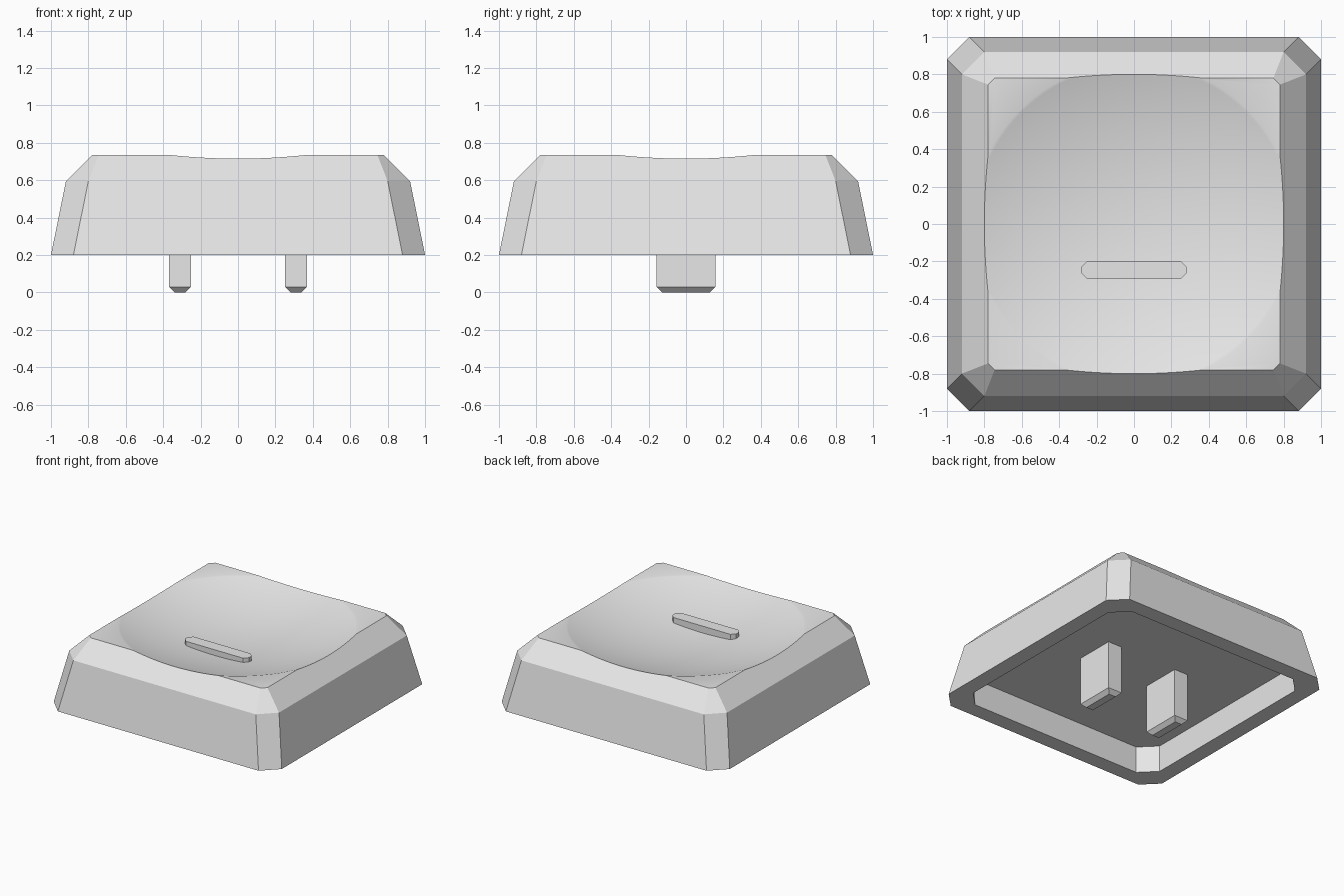
import bpy
import bmesh
import math

cube = bpy.data.objects.get("Cube")
if cube:
    bpy.data.objects.remove(cube, do_unlink=True)

grey = bpy.data.materials.new("light_grey")
grey.use_nodes = True
COLOUR = (0.8, 0.8, 0.8, 1)
grey.diffuse_color = COLOUR
grey.node_tree.nodes["Principled BSDF"].inputs["Base Color"].default_value = COLOUR


def outline(hx, hy, cut):
    """Rectangle of half size hx, hy, with its corners cut off if cut > 0."""
    points = []
    for sx, sy in ((1, 1), (-1, 1), (-1, -1), (1, -1)):
        pair = [(sx * hx, sy * (hy - cut)), (sx * (hx - cut), sy * hy)]
        if sx * sy < 0:
            pair.reverse()
        points += pair if cut else pair[:1]
    return points


def loft(name, rings, x=0, y=0):
    """Closed solid through rings given as (half x, half y, corner cut, z)."""
    bm = bmesh.new()
    loops = [[bm.verts.new((px + x, py + y, z)) for px, py in outline(hx, hy, cut)]
             for hx, hy, cut, z in rings]
    for low, high in zip(loops, loops[1:]):
        n = len(low)
        for i in range(n):
            j = (i + 1) % n
            bm.faces.new((low[i], low[j], high[j], high[i]))
    bm.faces.new(loops[0][::-1])
    bm.faces.new(loops[-1])
    bmesh.ops.recalc_face_normals(bm, faces=bm.faces)
    mesh = bpy.data.meshes.new(name)
    bm.to_mesh(mesh)
    bm.free()
    mesh.materials.append(grey)
    obj = bpy.data.objects.new(name, mesh)
    bpy.context.collection.objects.link(obj)
    return obj


# Hollow cap: ceiling, inner wall, rim, tapered sides, sloped shoulder
cap = loft("cap_body", [
    (0.875, 0.875, 0.12, 0.41),
    (0.875, 0.875, 0.12, 0.2),
    (1, 1, 0.12, 0.2),
    (0.92, 0.92, 0.12, 0.595),
    (0.78, 0.78, 0.035, 0.735),
])

# Shallow round dish scooped out of the top
RADIUS, DISH_RIM, TOP = 2.7, 0.863, 0.735
centre = TOP + math.sqrt(RADIUS ** 2 - DISH_RIM ** 2)
bpy.ops.mesh.primitive_uv_sphere_add(segments=96, ring_count=128, radius=RADIUS,
                                     location=(0, 0, centre))
cutter = bpy.context.object
cutter.name = "dish_cutter"
cutter.hide_render = True
cutter.data.materials.append(grey)
dish = cap.modifiers.new("dish", "BOOLEAN")
dish.operation = "DIFFERENCE"
dish.solver = "EXACT"
dish.object = cutter

bpy.ops.object.select_all(action="DESELECT")
bpy.context.view_layer.objects.active = cap
cap.select_set(True)
bpy.ops.object.modifier_apply(modifier=dish.name)
bpy.data.objects.remove(cutter, do_unlink=True)
bpy.ops.object.shade_smooth_by_angle(angle=math.radians(25))

# Raised finger bar in the dish
loft("finger_bar", [(0.28, 0.048, 0.03, 0.58), (0.28, 0.048, 0.03, 0.655)], y=-0.247)

# Two mounting prongs with chamfered tips
for side, x in (("left", 0.31), ("right", -0.31)):
    loft(side + "_prong", [
        (0.03, 0.127, 0, 0),
        (0.06, 0.157, 0, 0.03),
        (0.06, 0.157, 0, 0.43),
    ], x=x)
